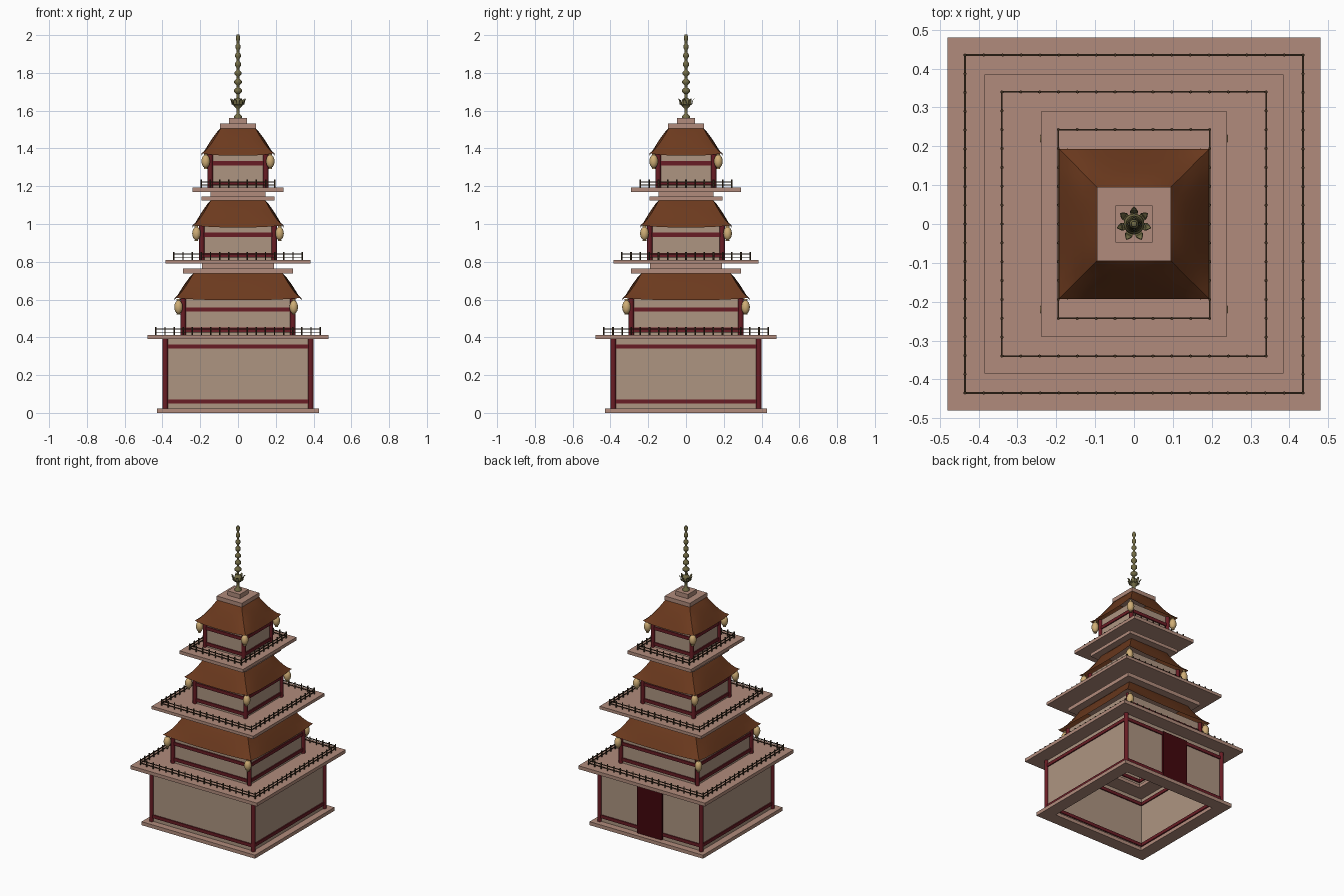
import bpy, bmesh, math
from mathutils import Matrix, Vector

if "Cube" in bpy.data.objects:
    bpy.data.objects.remove(bpy.data.objects["Cube"])


def material(name, rgb):
    m = bpy.data.materials.new(name)
    m.diffuse_color = (*rgb, 1)
    m.use_nodes = True
    m.node_tree.nodes["Principled BSDF"].inputs["Base Color"].default_value = m.diffuse_color
    return m


WALL = material("plaster", (0.42, 0.30, 0.22))
SLAB = material("stone", (0.44, 0.26, 0.20))
ROOF = material("roof_tile", (0.15, 0.042, 0.013))
RED = material("red_wood", (0.14, 0.012, 0.018))
DOOR = material("door_red", (0.055, 0.002, 0.004))
RAIL = material("dark_wood", (0.05, 0.03, 0.015))
PAPER = material("lantern_paper", (0.62, 0.42, 0.18))
BRONZE = material("bronze", (0.17, 0.15, 0.06))


def finish(name, bm, mat, smooth=False):
    bmesh.ops.recalc_face_normals(bm, faces=bm.faces)
    me = bpy.data.meshes.new(name)
    bm.to_mesh(me)
    bm.free()
    me.materials.append(mat)
    for p in me.polygons:
        p.use_smooth = smooth
    ob = bpy.data.objects.new(name, me)
    bpy.context.collection.objects.link(ob)
    return ob


def add_box(bm, lo, hi):
    lo, hi = Vector(lo), Vector(hi)
    mtx = Matrix.Translation((lo + hi) / 2) @ Matrix.Diagonal((*(hi - lo), 1))
    bmesh.ops.create_cube(bm, size=1, matrix=mtx)


def add_cyl(bm, x, y, z0, z1, r, n):
    bmesh.ops.create_cone(bm, cap_ends=True, segments=n, radius1=r, radius2=r, depth=z1 - z0,
                          matrix=Matrix.Translation((x, y, (z0 + z1) / 2)))


def add_frame(bm, hx, hy, t, z0, z1):
    """Square tube of wall thickness t."""
    sq = [(-1, -1), (1, -1), (1, 1), (-1, 1)]
    rings = [[bm.verts.new((sx * (hx - d), sy * (hy - d), z)) for sx, sy in sq]
             for d, z in ((0, z0), (0, z1), (t, z1), (t, z0))]
    for k in range(4):
        a, b = rings[k], rings[(k + 1) % 4]
        for i in range(4):
            j = (i + 1) % 4
            bm.faces.new((a[i], a[j], b[j], b[i]))


def slab(name, hx, hy, z0, z1, t=None):
    bm = bmesh.new()
    if t:
        add_frame(bm, hx, hy, t, z0, z1)
    else:
        add_box(bm, (-hx, -hy, z0), (hx, hy, z1))
    finish(name, bm, SLAB)


def storey(n, h, z0, z1, beams):
    # plaster walls, corner posts, horizontal beams
    bm = bmesh.new()
    add_frame(bm, h, h, 0.012, z0, z1)
    finish(f"walls_{n}", bm, WALL)
    bm = bmesh.new()
    for sx in (-1, 1):
        for sy in (-1, 1):
            add_cyl(bm, sx * h, sy * h, z0, z1, 0.014, 12)
    finish(f"corner_posts_{n}", bm, RED, True).data.set_sharp_from_angle(angle=math.radians(40))
    bm = bmesh.new()
    for z in beams:
        add_frame(bm, h + 0.007, h + 0.007, 0.026, z - 0.011, z + 0.011)
    finish(f"beams_{n}", bm, RED)


def railing(n, hx, hy, nx, ny, z):
    bm = bmesh.new()
    for zr in (z + 0.014, z + 0.031):
        add_frame(bm, hx + 0.002, hy + 0.002, 0.004, zr - 0.0025, zr + 0.0025)
    pts = {(round(-hx + 2 * hx * i / nx, 4), s * hy) for i in range(nx + 1) for s in (-1, 1)}
    pts |= {(s * hx, round(-hy + 2 * hy * i / ny, 4)) for i in range(ny + 1) for s in (-1, 1)}
    for x, y in pts:
        add_cyl(bm, x, y, z, z + 0.043, 0.0042, 6)
    finish(f"railing_{n}", bm, RAIL)


def roof(n, top, eave, z1, z0, lift=0.012):
    # four slopes: slightly domed mid-face, hollow hips with lifted corners
    bm = bmesh.new()
    rows, cols, H = 5, 10, z1 - z0
    for q in range(4):
        rot = Matrix.Rotation(q * math.pi / 2, 3, 'Z')
        grid = []
        for r in range(rows + 1):
            s = r / rows
            h = top + (eave - top) * s
            line = []
            for c in range(cols + 1):
                t = -1 + 2 * c / cols
                mid = z1 - H * s ** 1.2
                hip = z1 - (H - lift) * (1 - (1 - s) ** 1.45)
                w = abs(t) ** 3
                line.append(bm.verts.new(rot @ Vector((t * h, -h, mid * (1 - w) + hip * w))))
            grid.append(line)
        for r in range(rows):
            for c in range(cols):
                bm.faces.new((grid[r][c], grid[r + 1][c], grid[r + 1][c + 1], grid[r][c + 1]))
    bmesh.ops.remove_doubles(bm, verts=bm.verts, dist=1e-5)
    ob = finish(f"roof_{n}", bm, ROOF, True)
    ob.data.set_sharp_from_angle(angle=math.radians(30))


def lanterns(n, d, z, right=None):
    bm = bmesh.new()
    for sx in (-1, 1):
        for sy in (-1, 1):
            x = right if right and sx > 0 else sx * d
            bmesh.ops.create_uvsphere(bm, u_segments=14, v_segments=10, radius=1,
                                      matrix=Matrix.Translation((x, sy * d, z)) @ Matrix.Diagonal((0.023, 0.023, 0.036, 1)))
            add_cyl(bm, x, sy * d, z + 0.034, z + 0.042, 0.01, 10)
            add_cyl(bm, x, sy * d, z - 0.04, z - 0.034, 0.01, 10)
    finish(f"lanterns_{n}", bm, PAPER, True).data.set_sharp_from_angle(angle=math.radians(50))


# ground floor
slab("plinth", 0.43, 0.43, 0, 0.024, 0.085)
storey(1, 0.385, 0.024, 0.392, (0.06, 0.352))
bm = bmesh.new()
add_box(bm, (-0.095, 0.37, 0.024), (0.095, 0.397, 0.365))
finish("door", bm, DOOR)

# first balcony, storey and roof
slab("balcony_1", 0.48, 0.48, 0.39, 0.413, 0.21)
railing(1, 0.435, 0.435, 18, 18, 0.413)
storey(2, 0.29, 0.413, 0.61, (0.44, 0.547))
roof(1, 0.237, 0.335, 0.738, 0.597)
lanterns(1, 0.315, 0.56, 0.295)
slab("roof_cap_1", 0.29, 0.29, 0.738, 0.764)
slab("neck_1", 0.19, 0.19, 0.764, 0.79)

# second balcony, storey and roof
slab("balcony_2", 0.385, 0.385, 0.79, 0.81)
railing(2, 0.34, 0.34, 14, 14, 0.81)
storey(3, 0.192, 0.81, 0.998, (0.835, 0.943))
roof(2, 0.145, 0.24, 1.124, 0.982)
lanterns(2, 0.22, 0.95)
slab("roof_cap_2", 0.192, 0.192, 1.124, 1.146)
slab("neck_2", 0.145, 0.145, 1.146, 1.17)

# third balcony (deeper than wide), storey and roof
slab("balcony_3", 0.24, 0.29, 1.17, 1.192)
railing(3, 0.195, 0.243, 8, 10, 1.192)
storey(4, 0.147, 1.192, 1.38, (1.215, 1.322))
roof(3, 0.092, 0.193, 1.507, 1.362)
lanterns(3, 0.171, 1.332)
slab("roof_cap_3", 0.095, 0.095, 1.505, 1.532)
slab("spire_base", 0.047, 0.047, 1.532, 1.562)

# spire: turned profile with a ball and shrinking rings
prof = [(0, 1.56), (0.022, 1.562), (0.02, 1.572), (0.009, 1.582), (0.009, 1.612),
        (0.022, 1.625), (0.027, 1.642), (0.02, 1.66), (0.008, 1.668)]
for i in range(7):
    z, r = 1.705 + i * 0.0465, 0.0215 - i * 0.0016
    prof += [(0.007, z - 0.018), (r, z - 0.006), (r, z + 0.006), (0.007, z + 0.018)]
prof += [(0.009, 2.0 - 0.006), (0, 2.0)]
bm = bmesh.new()
vs = [bm.verts.new((r, 0, z)) for r, z in prof]
es = [bm.edges.new(p) for p in zip(vs, vs[1:])]
bmesh.ops.spin(bm, geom=vs + es, axis=(0, 0, 1), cent=(0, 0, 0), angle=2 * math.pi, steps=16)
bmesh.ops.remove_doubles(bm, verts=bm.verts, dist=1e-5)
finish("spire", bm, BRONZE, True).data.set_sharp_from_angle(angle=math.radians(50))

# seven curled petals around the ball
bm = bmesh.new()
path = [(0.012, 1.625, 0.006), (0.03, 1.635, 0.010), (0.034, 1.655, 0.008), (0.043, 1.664, 0.001)]
for k in range(7):
    rot = Matrix.Rotation(math.pi / 2 + k * 2 * math.pi / 7, 3, 'Z')
    rows = [[bm.verts.new(rot @ Vector((r, s * w, z))) for s in (-1, 1)] for r, z, w in path]
    for a, b in zip(rows, rows[1:]):
        bm.faces.new((a[0], a[1], b[1], b[0]))
ob = finish("spire_petals", bm, BRONZE)
ob.modifiers.new("thickness", 'SOLIDIFY').thickness = 0.003
